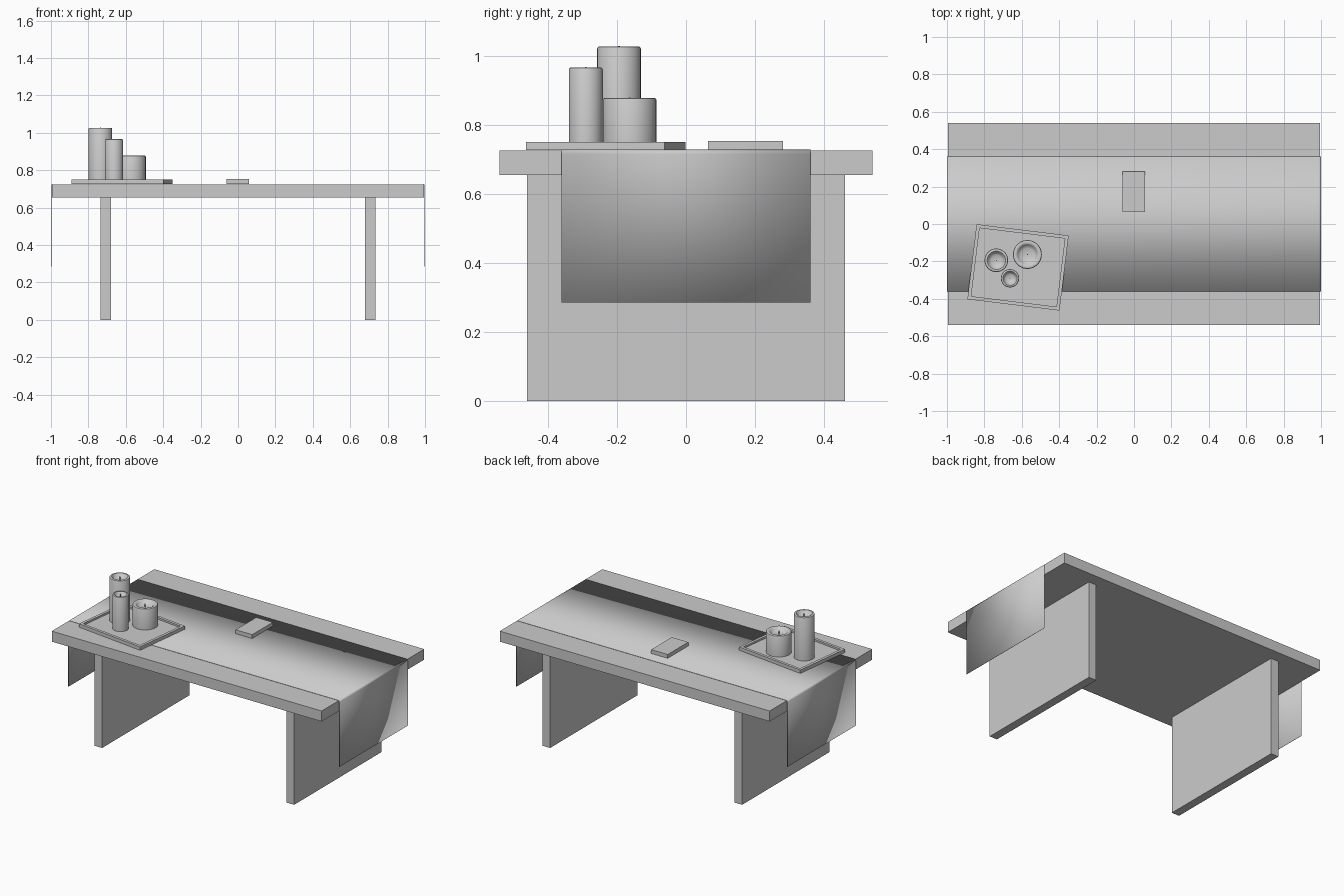
import bpy, bmesh, math
from mathutils import Matrix

if "Cube" in bpy.data.objects:
    bpy.data.objects.remove(bpy.data.objects["Cube"])


def finish(name, bm, smooth=False):
    bmesh.ops.recalc_face_normals(bm, faces=bm.faces)
    me = bpy.data.meshes.new(name)
    bm.to_mesh(me)
    bm.free()
    ob = bpy.data.objects.new(name, me)
    bpy.context.collection.objects.link(ob)
    if smooth:
        bpy.ops.object.select_all(action='DESELECT')
        ob.select_set(True)
        bpy.context.view_layer.objects.active = ob
        bpy.ops.object.shade_smooth_by_angle(angle=math.radians(35))
    return ob


def box_mesh(lo, hi):
    bm = bmesh.new()
    size = [b - a for a, b in zip(lo, hi)]
    mid = [(a + b) / 2 for a, b in zip(lo, hi)]
    bmesh.ops.create_cube(bm, size=1, matrix=Matrix.Translation(mid) @ Matrix.Diagonal((*size, 1)))
    return bm


def lathe(name, profile, x, y, sides=48):
    # Profile starts and ends on the axis
    bm = bmesh.new()
    verts = [bm.verts.new((r, 0, z)) for r, z in profile]
    edges = [bm.edges.new(p) for p in zip(verts, verts[1:])]
    bmesh.ops.spin(bm, geom=verts + edges, cent=(0, 0, 0), axis=(0, 0, 1),
                   angle=2 * math.pi, steps=sides)
    bmesh.ops.remove_doubles(bm, verts=bm.verts, dist=1e-5)
    ob = finish(name, bm, True)
    ob.location = (x, y, 0)
    return ob


# Table top and slab legs
finish("table_top", box_mesh((-0.995, -0.54, 0.655), (0.995, 0.54, 0.725)))
for side, x in (("left", -0.708), ("right", 0.708)):
    finish(side + "_leg", box_mesh((x - 0.028, -0.46, 0), (x + 0.028, 0.46, 0.655)))

# Cloth runner draped over both ends with softened corners
R, EDGE, TOP = 0.012, 1.0, 0.7275
right = [(EDGE - R + R * math.sin(a), TOP - R + R * math.cos(a))
         for a in (math.pi / 2 * i / 5 for i in range(6))] + [(EDGE, 0.285)]
path = [(-x, z) for x, z in reversed(right)] + right
bm = bmesh.new()
rows = [[bm.verts.new((x, y, z)) for x, z in path] for y in (-0.36, 0.36)]
for i in range(len(path) - 1):
    bm.faces.new((rows[0][i], rows[0][i + 1], rows[1][i + 1], rows[1][i]))
runner = finish("table_runner", bm, True)
mod = runner.modifiers.new("thickness", 'SOLIDIFY')
mod.thickness = 0.002
mod.offset = -1

# Small box on the runner
finish("small_book", box_mesh((-0.062, 0.064, 0.727), (0.06, 0.281, 0.753)))

# Turned tray with a sunken floor
bm = box_mesh((-0.248, -0.202, 0.727), (0.248, 0.202, 0.75))
bm.faces.ensure_lookup_table()
top = max(bm.faces, key=lambda f: f.calc_center_median().z)
bmesh.ops.inset_region(bm, faces=[top], thickness=0.026)
low = bmesh.ops.extrude_discrete_faces(bm, faces=[top])["faces"][0]
bmesh.ops.translate(bm, verts=low.verts, vec=(0, 0, -0.012))
tray = finish("tray", bm)
tray.location = (-0.62, -0.232, 0)
tray.rotation_euler.z = math.radians(-7)

# Candles with a raised rim, dished top and wick
FLOOR = 0.738
for name, x, y, r, top in (("tall_candle", -0.736, -0.194, 0.063, 1.027),
                           ("wide_candle", -0.57, -0.163, 0.077, 0.878),
                           ("slim_candle", -0.663, -0.29, 0.049, 0.966)):
    lathe(name, [(0, FLOOR), (r, FLOOR), (r, top - 0.006), (r - 0.002, top - 0.002),
                 (r - 0.006, top), (r * 0.78, top), (r * 0.7, top - 0.004),
                 (r * 0.62, top - 0.015), (r * 0.45, top - 0.022), (0, top - 0.024)], x, y)
    lathe(name + "_wick", [(0, top - 0.025), (0.003, top - 0.025),
                           (0.003, top), (0, top + 0.001)], x, y, 10)
